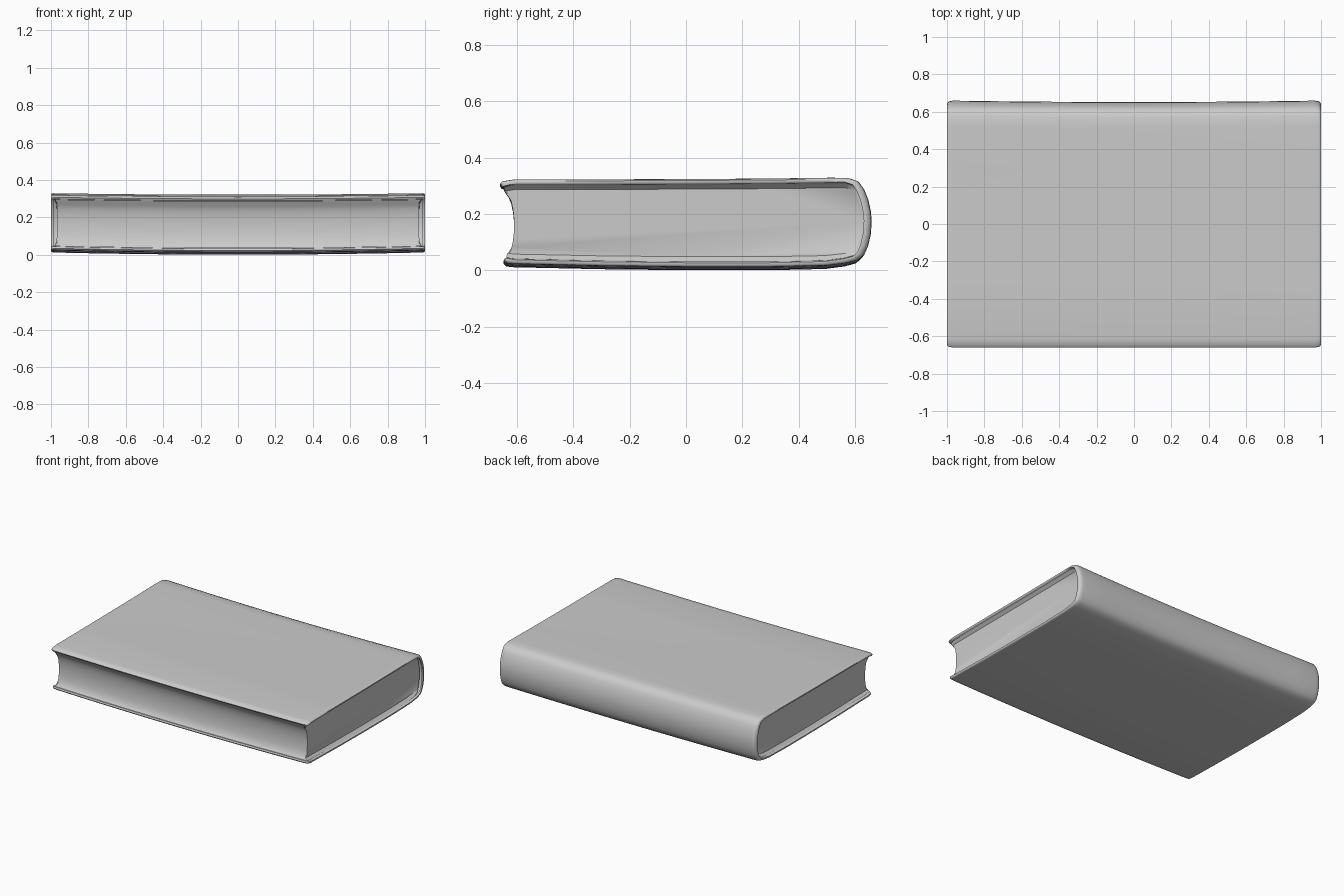
import bpy, bmesh
from mathutils import Vector

if "Cube" in bpy.data.objects:
    bpy.data.objects.remove(bpy.data.objects["Cube"])

HALF = 0.01        # half the cover thickness
PAGE_X = 0.968     # end of the page block

# Cover midline in (y, z): top board, rounded spine, bottom board
MID = [(-.658, .294), (-.648, .299), (-.615, .304), (-.3, .305), (0, .306), (.3, .308),
       (.52, .311), (.575, .31), (.607, .300), (.624, .275), (.638, .24), (.647, .20),
       (.65, .165), (.647, .12), (.638, .08), (.625, .05), (.607, .034), (.57, .024),
       (.5, .015), (.3, .0105), (0, .0105), (-.3, .014), (-.615, .021), (-.637, .024),
       (-.645, .028)]
N = len(MID)

# Concave fore edge of the pages, top to bottom
FORE = [(-.648, .287), (-.641, .274), (-.630, .258), (-.621, .238), (-.614, .205), (-.610, .165),
        (-.611, .125), (-.615, .09), (-.622, .06), (-.632, .042), (-.638, .035)]


def bend(x, y, z):
    """Slight sag along the book and a slight waist in the spine."""
    z += x * x * (.012 - .012 * z)
    if y > .3:
        y += .008 * (x * x - 1) * min(1, (y - .3) / .3)
    return (x, y, z)


def offset(i, d):
    a, b = Vector(MID[max(i - 1, 0)]), Vector(MID[min(i + 1, N - 1)])
    t = (b - a).normalized()
    k = .55 if i in (0, N - 1) else 1
    return Vector(MID[i]) + Vector((-t.y, t.x)) * d * k


def finish(bm, name, angle):
    bmesh.ops.remove_doubles(bm, verts=bm.verts, dist=1e-5)
    bmesh.ops.recalc_face_normals(bm, faces=bm.faces)
    mesh = bpy.data.meshes.new(name)
    bm.to_mesh(mesh)
    bm.free()
    ob = bpy.data.objects.new(name, mesh)
    bpy.context.collection.objects.link(ob)
    bpy.ops.object.select_all(action='DESELECT')
    ob.select_set(True)
    bpy.context.view_layer.objects.active = ob
    bpy.ops.object.shade_smooth_by_angle(angle=angle)


# Cover: stations along x hold (x, thickness factor, corner trim)
ends = [(1, .45, .022), (.995, .85, .01), (.986, 1, .004), (.965, 1, 0)]
inner_x = [.8, .6, .4, .2, 0, -.2, -.4, -.6, -.8]
stations = ends + [(x, 1, 0) for x in inner_x] + [(-x, k, t) for x, k, t in reversed(ends)]
bm = bmesh.new()
rings = []
for x, k, trim in stations:
    ring = []
    for side in (1, -1):
        row = []
        for i in range(N):
            p = offset(i, side * HALF * k)
            row.append(bm.verts.new(bend(x, p.x * (1 - trim), p.y)))
        ring.append(row)
    rings.append(ring)
for s, (a, b) in enumerate(zip(rings, rings[1:])):
    hidden = abs(stations[s][0]) < .98 or abs(stations[s + 1][0]) < .98
    for i in range(N - 1):
        bm.faces.new((a[0][i], a[0][i + 1], b[0][i + 1], b[0][i]))
        # The inside is covered by the pages except along its rim
        if not hidden or MID[i][0] < -.63 or MID[i + 1][0] < -.63:
            bm.faces.new((a[1][i], b[1][i], b[1][i + 1], a[1][i + 1]))
    for i in (0, N - 1):
        bm.faces.new((a[0][i], b[0][i], b[1][i], a[1][i]))
for ring in (rings[0], rings[-1]):
    for i in range(N - 1):
        bm.faces.new((ring[0][i], ring[1][i], ring[1][i + 1], ring[0][i + 1]))
finish(bm, "cover", .9)

# Pages: hollow fore edge plus two end faces that flare up to the boards
side_a, side_b = offset(N // 2, HALF), offset(N // 2, -HALF)
inward = HALF if side_a.x < side_b.x else -HALF
outline = FORE[::-1] + [tuple(offset(i, inward)) for i in range(2, N - 2)]
F = len(FORE)


def flare(z):
    return .018 * min(1, abs(z - .163) / .13) ** 8


bm = bmesh.new()
for s in (1, -1):
    rim = [bm.verts.new(bend(s * (PAGE_X + flare(z)), y, z)) for y, z in outline]
    face = [bm.verts.new(bend(s * PAGE_X, y + (.004 if y < -.6 else -.004), .163 + (z - .163) * .88))
            for y, z in outline]
    for i in range(len(rim)):
        j = (i + 1) % len(rim)
        bm.faces.new((rim[i], rim[j], face[j], face[i]))
    bm.faces.new(face)
cols = [None] + inner_x + [None]
grid = []
for n, x in enumerate(cols):
    s = 1 if n == 0 else -1
    grid.append([bm.verts.new(bend(s * (PAGE_X + flare(z)) if x is None else x, y, z))
                 for y, z in FORE])
for a, b in zip(grid, grid[1:]):
    for i in range(F - 1):
        bm.faces.new((a[i], a[i + 1], b[i + 1], b[i]))
finish(bm, "page_block", .7)
